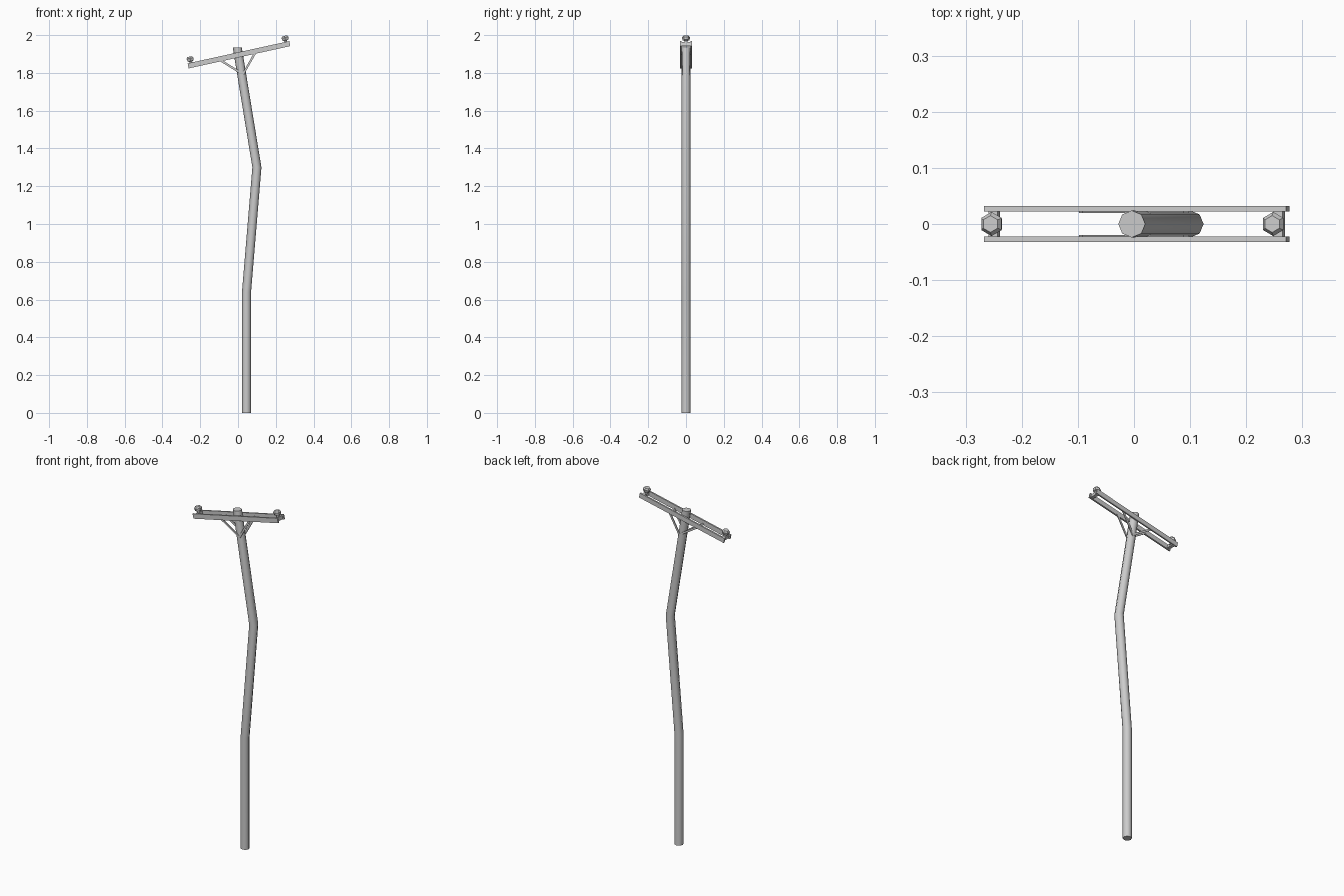
import bpy, bmesh, math
from mathutils import Matrix, Vector

if "Cube" in bpy.data.objects:
    bpy.data.objects.remove(bpy.data.objects["Cube"])

TILT = math.atan2(0.117, 0.534)
# local frame of the leaning crossarm assembly
ARM = Matrix.Translation((0.005, 0, 1.896)) @ Matrix.Rotation(-TILT, 4, 'Y')


def finish(name, bm, matrix=Matrix(), smooth=None):
    bmesh.ops.recalc_face_normals(bm, faces=bm.faces)
    mesh = bpy.data.meshes.new(name)
    bm.to_mesh(mesh)
    bm.free()
    mesh.transform(matrix)
    ob = bpy.data.objects.new(name, mesh)
    bpy.context.collection.objects.link(ob)
    if smooth:
        bpy.ops.object.select_all(action='DESELECT')
        bpy.context.view_layer.objects.active = ob
        ob.select_set(True)
        bpy.ops.object.shade_smooth_by_angle(angle=math.radians(smooth))
    return ob


def loft(name, rings, sides, start=0.0, matrix=Matrix(), smooth=None):
    """Skin horizontal rings given as (x, z, radius)."""
    bm = bmesh.new()
    loops = []
    for x, z, r in rings:
        loops.append([bm.verts.new((x + r * math.cos(start + math.tau * i / sides),
                                    r * math.sin(start + math.tau * i / sides), z))
                      for i in range(sides)])
    for a, b in zip(loops, loops[1:]):
        for i in range(sides):
            j = (i + 1) % sides
            bm.faces.new((a[i], a[j], b[j], b[i]))
    bm.faces.new(loops[0])
    bm.faces.new(loops[-1])
    return finish(name, bm, matrix, smooth)


def box(name, size, matrix):
    bm = bmesh.new()
    bmesh.ops.create_cube(bm, size=1, matrix=Matrix.Diagonal((*size, 1)))
    return finish(name, bm, matrix)


def bar(name, p, q, width, thick):
    """Flat strip between two points, its thickness along y."""
    p, q = Vector(p), Vector(q)
    d = q - p
    rot = Matrix.Rotation(-math.atan2(d.z, d.x), 4, 'Y')
    return box(name, (d.length, thick, width), Matrix.Translation((p + q) / 2) @ rot)


# Crooked pole
loft("pole", [(0.045, 0, 0.024), (0.045, 0.64, 0.024),
              (0.1, 1.3, 0.024), (-0.004, 1.935, 0.024)], 8, smooth=50)

# Twin crossarms with their braces, front and back
for side, s in (("front", -1), ("back", 1)):
    box(f"crossarm_{side}", (0.551, 0.009, 0.027),
        ARM @ Matrix.Translation((0, s * 0.0272, 0)))
    y = s * 0.0222
    bar(f"brace_left_{side}", (0.03, y, 1.79), (-0.095, y, 1.868), 0.011, 0.005)
    bar(f"brace_right_{side}", (0.025, y, 1.79), (0.093, y, 1.91), 0.011, 0.005)

# Spacer blocks and insulators at both ends
profile = [(0, 0.0, 0.009), (0, 0.02, 0.009), (0, 0.022, 0.018),
           (0, 0.037, 0.0215), (0, 0.046, 0.015)]
for side, s in (("left", -1), ("right", 1)):
    box(f"spacer_{side}", (0.016, 0.048, 0.02), ARM @ Matrix.Translation((s * 0.26, 0, 0)))
    loft(f"insulator_{side}", profile, 6, math.pi / 6,
         ARM @ Matrix.Translation((s * 0.257, 0, 0)))
